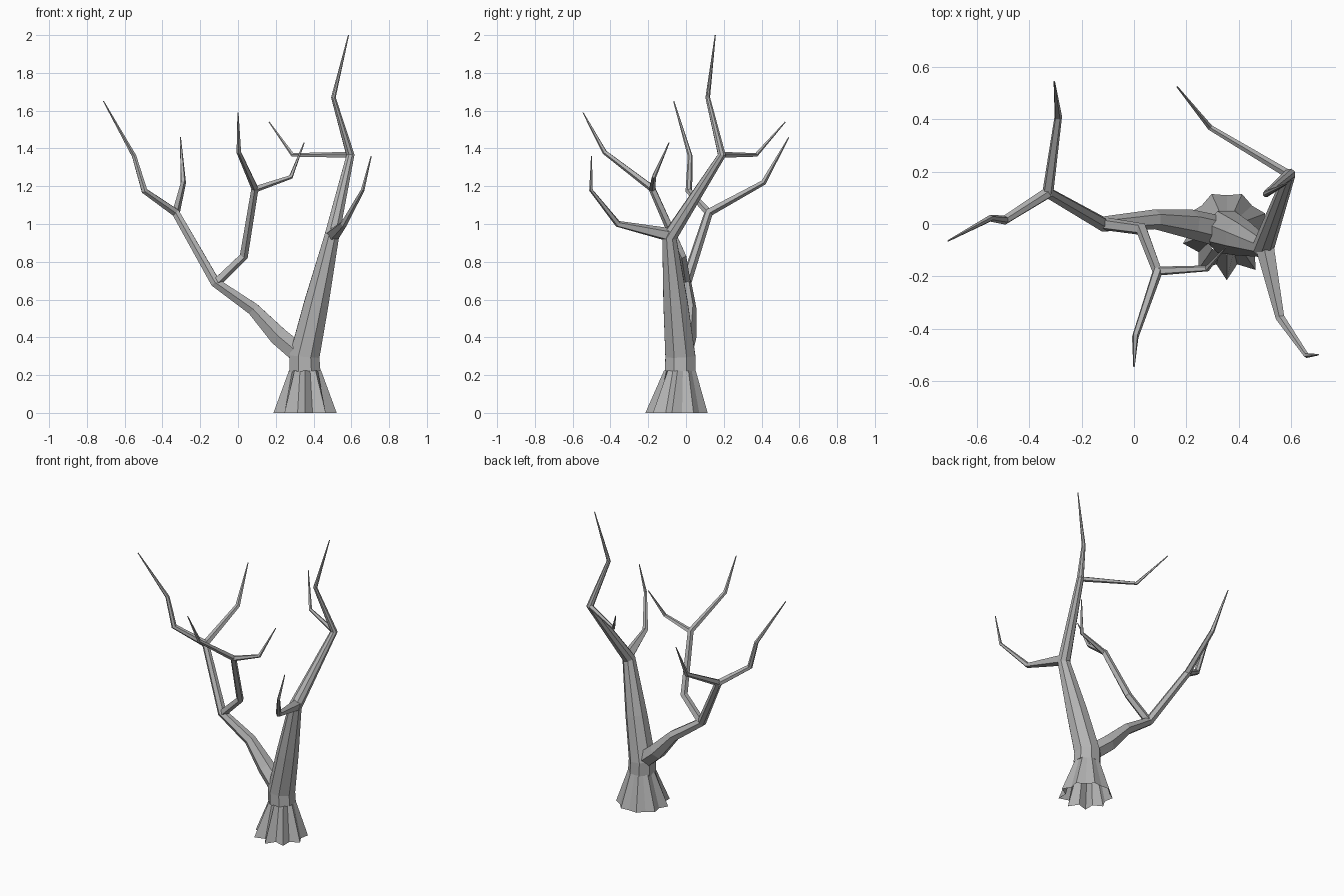
import bpy, bmesh, math
from mathutils import Vector

cube = bpy.data.objects.get("Cube")
if cube:
    bpy.data.objects.remove(cube, do_unlink=True)

bark = bpy.data.materials.new("grey_bark")
bark.use_nodes = True
colour = (0.45, 0.45, 0.45, 1)
bark.diffuse_color = colour
bark.node_tree.nodes["Principled BSDF"].inputs["Base Color"].default_value = colour


def finish(name, bm):
    bmesh.ops.recalc_face_normals(bm, faces=bm.faces)
    mesh = bpy.data.meshes.new(name)
    bm.to_mesh(mesh)
    bm.free()
    mesh.materials.append(bark)
    obj = bpy.data.objects.new(name, mesh)
    bpy.context.collection.objects.link(obj)


def bridge(bm, a, b):
    n = len(a)
    for i in range(n):
        j = (i + 1) % n
        bm.faces.new((a[i], a[j], b[j], b[i]))


def limb(name, sides, path):
    """Tapered faceted tube through (x, y, z, radius) points."""
    bm = bmesh.new()
    pts = [Vector(p[:3]) for p in path]
    steps = [(b - a).normalized() for a, b in zip(pts, pts[1:])]
    rings, side = [], None
    for i, p in enumerate(pts):
        before, after = steps[max(i - 1, 0)], steps[min(i, len(steps) - 1)]
        t = (before + after).normalized()
        if side is None:
            side = t.cross(Vector((0, 1, 0)))
        side = (side - t * side.dot(t)).normalized()
        up = t.cross(side)
        ring = []
        for k in range(sides):
            a = math.tau * (k + 0.5) / sides
            ring.append(bm.verts.new(p + path[i][3] * (side * math.cos(a) + up * math.sin(a))))
        rings.append(ring)
    for a, b in zip(rings, rings[1:]):
        bridge(bm, a, b)
    bm.faces.new(rings[0])
    bm.faces.new(rings[-1])
    finish(name, bm)


# Fluted root flare, open underneath, deeper folds at the front
bm = bmesh.new()
foot, neck = [], []
count = 18
for k in range(count):
    a = math.tau * k / count - math.pi / 2
    fold = 0.035 - 0.02 * math.sin(a)
    r = 0.17 - (fold if k % 2 else 0)
    foot.append(bm.verts.new((0.355 + r * math.cos(a), -0.045 + r * math.sin(a), 0)))
    r = 0.086 - (0.008 if k % 2 else 0)
    neck.append(bm.verts.new((0.355 + r * math.cos(a), -0.03 + r * math.sin(a), 0.225)))
bridge(bm, foot, neck)
finish("root_flare", bm)

# Main trunk and its leading shoot
limb("trunk", 8, [(0.355, -0.03, 0.22, 0.088), (0.352, -0.03, 0.3, 0.086),
                  (0.415, -0.055, 0.58, 0.07), (0.495, -0.088, 0.93, 0.042),
                  (0.595, 0.19, 1.365, 0.023), (0.505, 0.115, 1.67, 0.013),
                  (0.585, 0.155, 2.0, 0.003)])
limb("trunk_back_branch", 5, [(0.595, 0.188, 1.365, 0.017), (0.29, 0.37, 1.365, 0.011),
                              (0.165, 0.525, 1.54, 0.003)])
limb("trunk_front_branch", 5, [(0.5, -0.08, 0.94, 0.038), (0.56, -0.36, 1.0, 0.018),
                               (0.66, -0.503, 1.18, 0.01), (0.705, -0.5, 1.36, 0.003)])

# Great side limb sweeping out from the trunk
limb("side_limb", 6, [(0.34, -0.03, 0.3, 0.06), (0.215, 0.0, 0.405, 0.056),
                      (0.08, 0.018, 0.55, 0.038), (-0.12, 0.0, 0.69, 0.029),
                      (-0.33, 0.12, 1.06, 0.024), (-0.495, 0.015, 1.175, 0.018),
                      (-0.55, 0.022, 1.36, 0.013), (-0.712, -0.065, 1.65, 0.003)])
limb("side_back_branch", 5, [(-0.33, 0.118, 1.06, 0.022), (-0.29, 0.41, 1.22, 0.015),
                             (-0.305, 0.545, 1.46, 0.003)])

# Inner branch rising from the side limb
limb("inner_branch", 5, [(-0.11, 0.0, 0.695, 0.026), (0.03, -0.02, 0.83, 0.024),
                         (0.09, -0.18, 1.19, 0.02), (0.005, -0.43, 1.38, 0.013),
                         (0.0, -0.545, 1.59, 0.003)])
limb("inner_twig", 5, [(0.09, -0.18, 1.185, 0.018), (0.28, -0.17, 1.25, 0.012),
                       (0.35, -0.09, 1.43, 0.003)])
